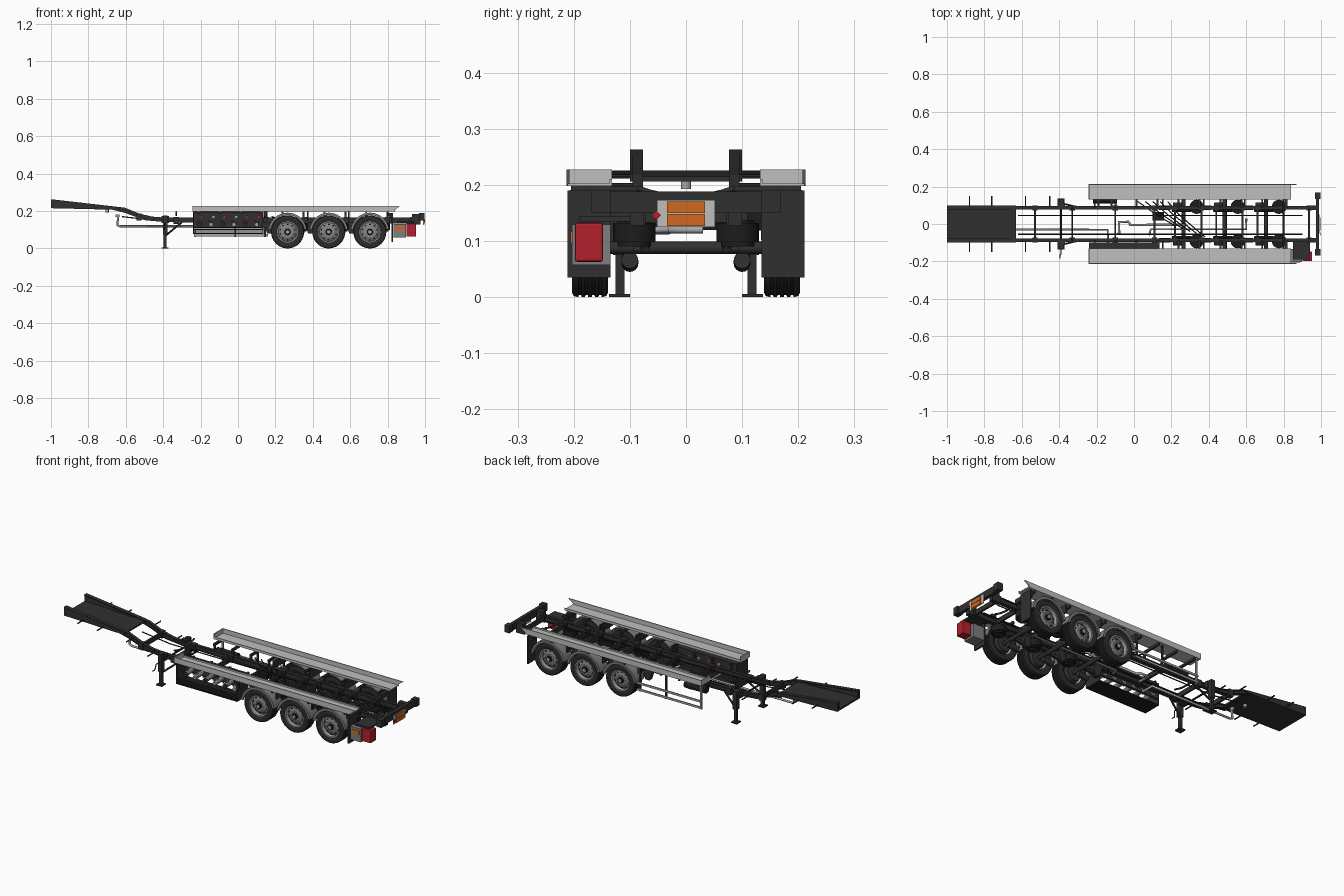
import bpy, bmesh, math
from mathutils import Vector

if "Cube" in bpy.data.objects:
    bpy.data.objects.remove(bpy.data.objects["Cube"])

def mat(name, c):
    m = bpy.data.materials.new(name)
    m.diffuse_color = (*c, 1)
    m.use_nodes = True
    m.node_tree.nodes["Principled BSDF"].inputs["Base Color"].default_value = m.diffuse_color
    return m

DARK = mat("chassis_dark_grey", (0.03, 0.03, 0.03))
BLACK = mat("black", (0.012, 0.012, 0.012))
TYRE = mat("tyre_rubber", (0.024, 0.024, 0.024))
LIGHT = mat("light_grey", (0.52, 0.52, 0.51))
GREY = mat("mudguard_grey", (0.21, 0.21, 0.21))
SILVER = mat("silver", (0.38, 0.39, 0.41))
RED = mat("red", (0.45, 0.015, 0.025))
ORANGE = mat("orange", (0.65, 0.14, 0.015))

def finish(name, bm, m, smooth=False):
    bmesh.ops.recalc_face_normals(bm, faces=bm.faces)
    me = bpy.data.meshes.new(name)
    bm.to_mesh(me)
    bm.free()
    me.materials.append(m)
    ob = bpy.data.objects.new(name, me)
    bpy.context.collection.objects.link(ob)
    if smooth:
        bpy.context.view_layer.objects.active = ob
        ob.select_set(True)
        bpy.ops.object.shade_smooth_by_angle(angle=math.radians(35))
        ob.select_set(False)
    return ob

def prism(name, pts, y0, y1, m, smooth=False):
    """Extrude an (x, z) outline from y0 to y1."""
    bm = bmesh.new()
    f = bm.faces.new([bm.verts.new((x, y0, z)) for x, z in pts])
    r = bmesh.ops.extrude_face_region(bm, geom=[f])
    for v in r["geom"]:
        if isinstance(v, bmesh.types.BMVert):
            v.co.y = y1
    return finish(name, bm, m, smooth)

def box(name, x0, x1, y0, y1, z0, z1, m):
    return prism(name, [(x0, z0), (x1, z0), (x1, z1), (x0, z1)], y0, y1, m)

def rod(name, a, b, r, m, n=16, r2=None):
    a, b = Vector(a), Vector(b)
    bm = bmesh.new()
    bmesh.ops.create_cone(bm, cap_ends=True, segments=n, radius1=r, radius2=r2 or r, depth=(b - a).length)
    rot = Vector((0, 0, 1)).rotation_difference(b - a).to_matrix()
    for v in bm.verts:
        v.co = rot @ v.co + (a + b) / 2
    return finish(name, bm, m, n > 6)

def pipe(name, pts, r, m):
    cu = bpy.data.curves.new(name, 'CURVE')
    cu.dimensions = '3D'
    cu.bevel_depth, cu.bevel_resolution, cu.use_fill_caps = r, 2, True
    sp = cu.splines.new('POLY')
    sp.points.add(len(pts) - 1)
    for p, c in zip(sp.points, pts):
        p.co = (*c, 1)
    cu.materials.append(m)
    ob = bpy.data.objects.new(name, cu)
    bpy.context.collection.objects.link(ob)

def lathe(name, prof, c, s, m, n=40):
    """Revolve (radius, outward y) round the y axis; s = side."""
    bm = bmesh.new()
    rings = [[bm.verts.new((c[0] + r * math.cos(2 * math.pi * i / n), c[1] + s * y,
              c[2] + r * math.sin(2 * math.pi * i / n))) for i in range(n)] for r, y in prof]
    for a, b in zip(rings, rings[1:]):
        for i in range(n):
            bm.faces.new((a[i], a[(i + 1) % n], b[(i + 1) % n], b[i]))
    return finish(name, bm, m, True)

# main frame: two I-beams with a stepped neck
top = [(-1, .263), (-.607, .218), (-.527, .186), (-.46, .17), (-.393, .165), (.97, .165)]
bot = [(-1, .218), (-.703, .215), (-.607, .191), (-.5, .151), (-.393, .141), (.1, .132), (.97, .132)]
T = .005
for s in (-1, 1):
    y = s * .086
    prism("main_rail_web", top + bot[::-1], y - .003, y + .003, DARK)
    prism("main_rail_top_flange", top + [(x, z - T) for x, z in top[::-1]], y - .009, y + .009, DARK)
    prism("main_rail_bottom_flange", bot + [(x, z + T) for x, z in bot[::-1]], y - .009, y + .009, DARK)
    # side plates beside the coupling deck
    prism("deck_side_wall", [(-1, .216), (-.63, .207), (-.63, .219), (-1, .263)], s * .093, s * .1, DARK)
    for x, z in ((-.88, .222), (-.76, .215), (-.58, .2), (-.45, .155)):
        rod("marker_arm", (x, s * .08, z), (x, s * .15, z), .0035, DARK, 8)
prism("coupling_deck", [(-1, .215), (-.63, .206), (-.63, .215), (-1, .226)], -.1, .1, DARK)
rod("king_pin", (-.7, 0, .193), (-.7, 0, .21), .009, SILVER)

# cross members
for x in (-.53, -.33, -.1, .11, .22, .36, .44, .58, .66, .8, .935):
    z = .165 if x < -.5 else .145
    box("cross_member", x - .005, x + .005, -.086, .086, z - .012, z + .014, DARK)
    for s in (-1, 1):
        box("cross_member_gusset", x - .014, x + .014, s * .072, s * .1, z - .015, z + .022, DARK)
# curved tank saddles
for x in (-.33, .8):
    arc = [(.086 * t / 4, .178 + .016 * (t / 4) ** 2) for t in range(-4, 5)]
    pipe("tank_saddle", [(x, a, b) for a, b in arc], .005, DARK)

# hose trays above the wheels
for s in (-1, 1):
    box("hose_tray_floor", -.24, .84, s * .133, s * .211, .198, .203, LIGHT)
    prism("hose_tray_outer_wall", [(-.24, .198), (.83, .198), (.868, .228), (-.24, .228)], s * .208, s * .213, LIGHT)
    box("hose_tray_inner_lip", -.24, .84, s * .132, s * .136, .198, .211, LIGHT)
    box("hose_tray_front_wall", -.243, -.238, s * .132, s * .213, .198, .228, LIGHT)
    for i in range(10):
        x = -.21 + i * .112
        box("tray_bracket", x - .005, x + .005, s * .086, s * .205, .185, .198, DARK)
        box("tray_post", x - .005, x + .005, s * .09, s * .1, .15, .19, DARK)

# axles, wheels, suspension and mudguards
tyre = [(.054, -.026), (.066, -.031), (.08, -.032), (.086, -.029)]
for g in (-.018, -.006, .006, .018):
    tyre += [(.088, g - .003), (.084, g - .002), (.084, g + .002), (.088, g + .003)]
tyre += [(.086, .029), (.08, .032), (.066, .031), (.054, .026)]
for x in (.265, .485, .705):
    rod("axle", (x, -.15, .088), (x, .15, .088), .011, DARK)
    for s in (-1, 1):
        c = (x, s * .171, .088)
        lathe("tyre", tyre, c, s, TYRE)
        lathe("rim_ring", [(.054, -.026), (.05, -.02), (.05, .018), (.051, .028), (.056, .028), (.056, .02)], c, s, SILVER)
        lathe("wheel_disc", [(.051, .008), (.042, .013), (.03, .02), (.022, .02), (.0005, .018)], c, s, GREY)
        rod("wheel_hub", (x, s * .18, .088), (x, s * .2, .088), .018, BLACK, 20, .015)
        rod("hub_cap", (x, s * .199, .088), (x, s * .203, .088), .009, SILVER)
        for i in range(10):
            a = math.tau * i / 10
            bx, bz = x + .026 * math.cos(a), .088 + .026 * math.sin(a)
            rod("wheel_nut", (bx, s * .188, bz), (bx, s * .195, bz), .0032, SILVER, 6)
            hx, hz = x + .04 * math.cos(a + .3), .088 + .04 * math.sin(a + .3)
            rod("rim_hole", (hx, s * .184, hz), (hx, s * .1865, hz), .0055, BLACK, 10)
        lathe("brake_drum", [(.0005, -.035), (.04, -.035), (.046, -.02), (.046, .008)], c, s, DARK, 24)
        for nm, r0, y0, y1 in (("mudguard", .098, .134, .206), ("mudguard_lip", .09, .2, .207)):
            ang = [math.radians(8 + 164 * i / 20) for i in range(21)]
            arch = [(x + r * math.cos(a), .088 + r * math.sin(a)) for r, seq in ((.103, ang), (r0, ang[::-1])) for a in seq]
            prism(nm, arch, s * y0, s * y1, GREY, True)
        # trailing arm, hanger, air spring, brake chamber and damper
        prism("spring_hanger", [(x - .13, .14), (x - .07, .14), (x - .085, .08), (x - .11, .08)], s * .075, s * .1, DARK)
        prism("trailing_arm", [(x - .105, .083), (x, .098), (x + .09, .082), (x + .09, .09), (x, .11), (x - .105, .1)], s * .08, s * .094, DARK)
        for z0, z1, r in ((.09, .098, .03), (.098, .115, .038), (.115, .132, .038), (.132, .137, .03)):
            rod("air_spring", (x + .07, s * .092, z0), (x + .07, s * .092, z1), r, BLACK, 20)
        rod("brake_chamber", (x - .055, s * .1, .06), (x + .005, s * .1, .066), .015, DARK)
        rod("damper", (x - .06, s * .072, .135), (x + .04, s * .072, .085), .007, DARK, 10)
        box("mudguard_bracket", x - .116, x - .108, s * .09, s * .2, .155, .198, DARK)

for s in (-1, 1):
    box("mud_flap", .822, .83, s * .135, s * .211, .035, .19, DARK)
    box("flap_bracket", .805, .822, s * .086, s * .2, .165, .19, DARK)
    # landing leg with crank
    box("landing_leg_outer", -.402, -.378, s * .106, s * .13, .075, .175, DARK)
    box("landing_leg_inner", -.398, -.382, s * .11, s * .126, .005, .08, DARK)
    box("landing_leg_foot", -.408, -.372, s * .1, s * .137, 0, .006, DARK)
    rod("landing_leg_brace", (-.385, s * .11, .07), (-.3, s * .09, .14), .005, DARK, 8)
    box("landing_leg_mount", -.41, -.37, s * .086, s * .11, .135, .172, DARK)
rod("landing_leg_shaft", (-.39, -.12, .13), (-.39, .12, .13), .005, DARK, 8)
pipe("landing_crank", [(-.39, -.12, .13), (-.39, -.16, .13), (-.395, -.165, .1), (-.395, -.185, .1)], .003, DARK)

# valve cabinet on the front side
box("cabinet_back", -.24, .135, -.11, -.1, .112, .2, DARK)
box("cabinet_floor", -.24, .135, -.2, -.1, .077, .082, BLACK)
box("cabinet_roof", -.24, .135, -.2, -.1, .193, .198, DARK)
for x in (-.24, .13):
    box("cabinet_end", x, x + .005, -.2, -.1, .08, .198, DARK)
for z in (.088, .1, .112):
    rod("cabinet_bar", (-.24, -.2, z), (.135, -.2, z), .003, DARK, 8)
for i in range(6):
    x = -.205 + i * .061
    rod("outlet_pipe", (x, -.1, .132), (x, -.165, .128), .013, GREY)
    rod("outlet_cap", (x, -.165, .128), (x, -.176, .127), .011, SILVER if i % 2 else DARK)
    rod("valve_body", (x + .012, -.1, .168), (x + .012, -.14, .168), .009, SILVER if i in (1, 3) else RED)
    pipe("valve_handle", [(x, -.145, .168), (x + .014, -.165, .15)], .003, SILVER)
    box("outlet_tag", x - .014, x - .006, -.172, -.168, .14, .152, RED)

# side guard and air tank on the back side
for z in (.065, .1):
    box("side_guard_rail", -.235, .16, .198, .204, z, z + .011, SILVER)
for x in (-.235, -.02, .14):
    box("side_guard_post", x, x + .01, .19, .198, .06, .198, SILVER if x < -.2 else DARK)
rod("air_tank", (-.22, .13, .14), (-.09, .13, .14), .02, BLACK, 24)
for x in (-.19, -.12):
    rod("air_tank_strap", (x - .004, .13, .14), (x + .004, .13, .14), .0215, DARK, 24)
    box("air_tank_hanger", x - .005, x + .005, .086, .13, .15, .162, DARK)

# vapour and product pipes
pipe("front_pipe", [(-.64, -.03, .18), (-.645, -.03, .125), (-.63, -.03, .118), (-.14, -.03, .118), (-.14, -.1, .118)], .006, SILVER)
rod("front_pipe_flange", (-.645, -.03, .168), (-.645, -.03, .182), .011, SILVER)
pipe("upper_pipe", [(-.08, -.05, .13), (-.08, .01, .13), (-.03, .012, .13), (-.02, -.005, .13), (.28, -.005, .13)], .007, SILVER)
pipe("long_pipe", [(.08, -.06, .12), (.09, -.028, .12), (.6, -.028, .12), (.6, .03, .12)], .006, SILVER)
for i in range(5):
    pipe("air_hose", [(.02 + .04 * i, .12, .17), (.12 + .03 * i, .05, .15), (.22 + .04 * i, -.01 - .015 * i, .14)], .003, BLACK)
for y in (-.055, .045):
    pipe("cable_run", [(-.62, y, .17), (-.45, y, .15), (.9, y, .15)], .003, BLACK)
box("brake_valve_box", .1, .16, .02, .065, .12, .15, BLACK)

# rear bumper with plates
box("rear_bumper", .972, .99, -.168, .168, .15, .188, DARK)
for s in (-1, 1):
    box("bumper_end", .968, .998, s * .135, s * .168, .15, .19, DARK)
    box("bumper_mount", .93, .975, s * .075, s * .1, .128, .185, DARK)
box("rear_plate", .989, .993, -.052, .052, .125, .173, LIGHT)
for z in (.127, .15):
    box("hazard_plate", .992, .998, -.034, .034, z, z + .021, ORANGE)
diamond = box("hazard_diamond", -.002, .002, -.006, .006, -.006, .006, RED)
diamond.rotation_euler.x = math.pi / 4
diamond.location = (.998, -.053, .146)

# rear equipment boxes
box("document_box", .832, .897, -.203, -.135, .057, .13, GREY)
box("hazard_panel", .84, .888, -.206, -.203, .096, .117, ORANGE)
ext = box("extinguisher_box", .9, .953, -.198, -.148, .063, .133, RED)
bv = ext.modifiers.new("soft_edges", 'BEVEL')
bv.width, bv.segments = .004, 2
box("extinguisher_bracket", .85, .94, -.19, -.086, .135, .145, DARK)
